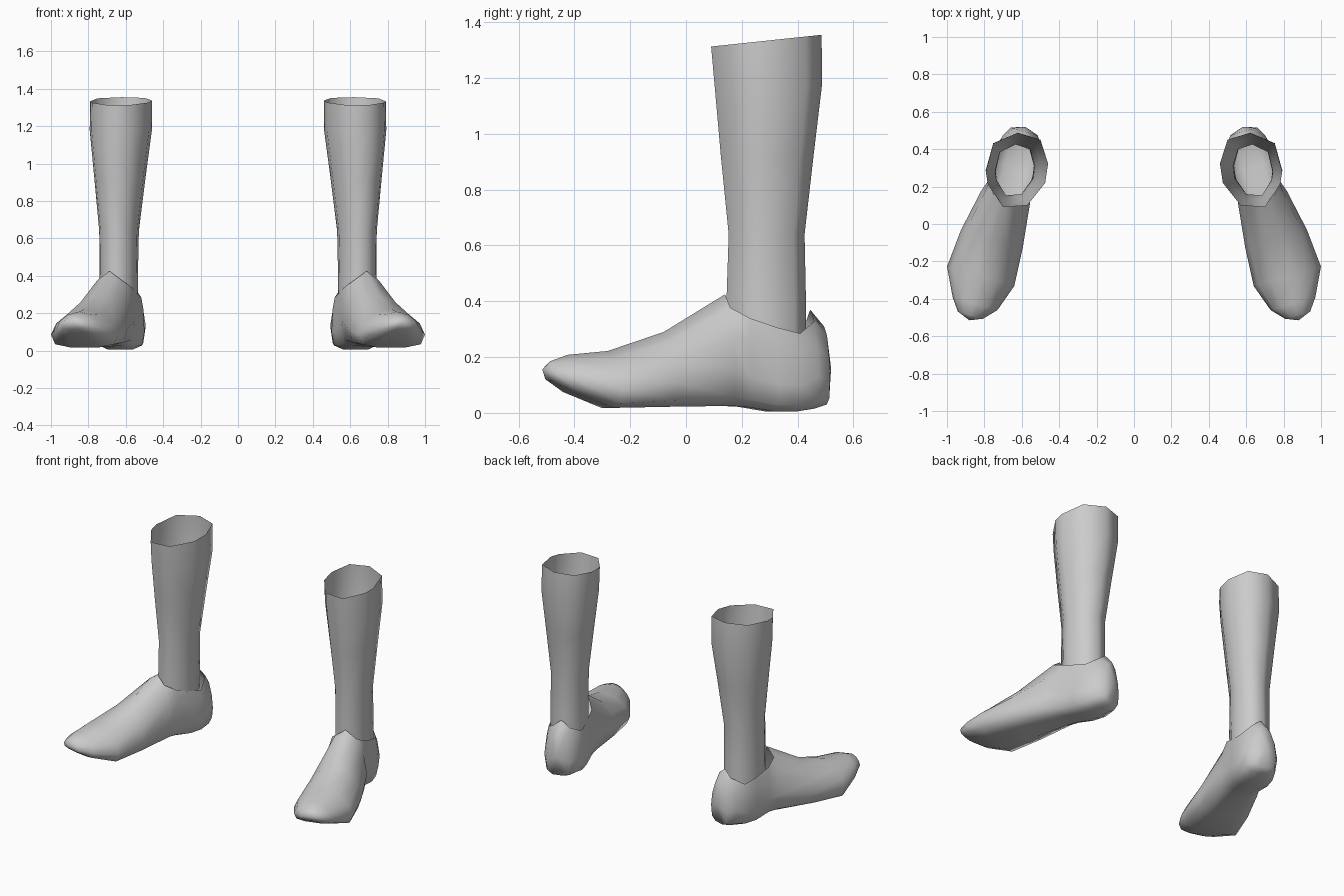
import bpy, bmesh, math

if "Cube" in bpy.data.objects:
    bpy.data.objects.remove(bpy.data.objects["Cube"])

grey = bpy.data.materials.new("light grey")
grey.diffuse_color = (0.6, 0.6, 0.6, 1)
grey.use_nodes = True
grey.node_tree.nodes["Principled BSDF"].inputs["Base Color"].default_value = grey.diffuse_color


def loft(name, rings, skip=lambda i, j: False, caps=()):
    """Skin closed rings of points, then mirror the part to the other leg."""
    bm = bmesh.new()
    loops = [[bm.verts.new(p) for p in ring] for ring in rings]
    n = len(loops[0])
    for i in range(len(loops) - 1):
        for j in range(n):
            if not skip(i, j):
                k = (j + 1) % n
                bm.faces.new((loops[i][j], loops[i][k],
                              loops[i + 1][k], loops[i + 1][j]))
    # rounded end caps around a single tip point
    for i, tip in caps:
        v = bm.verts.new(tip)
        for j in range(n):
            bm.faces.new((loops[i][j], loops[i][(j + 1) % n], v))
    loose = [v for v in bm.verts if not v.link_faces]
    bmesh.ops.delete(bm, geom=loose, context='VERTS')
    bmesh.ops.recalc_face_normals(bm, faces=bm.faces[:])
    for f in bm.faces:
        f.smooth = True
    mesh = bpy.data.meshes.new(name)
    bm.to_mesh(mesh)
    bm.free()
    mesh.materials.append(grey)
    ob = bpy.data.objects.new(name, mesh)
    bpy.context.collection.objects.link(ob)
    ob.modifiers.new("other side", 'MIRROR')
    return ob


# Shin: one uneven outline, fitted to each level's bounds, open at both ends
outline = [(.46, .32), (.475, .22), (.57, .10), (.70, .09), (.78, .21),
           (.79, .28), (.75, .43), (.62, .488), (.50, .45)]
levels = [  # x min, x max, y min, y max, z at front, z at back
    (.535, .74, .150, .43, .28, .27),
    (.535, .74, .145, .43, .40, .40),
    (.530, .742, .153, .425, .64, .64),
    (.495, .768, .125, .457, .92, .92),
    (.460, .793, .102, .488, 1.18, 1.18),
    (.460, .79, .090, .486, 1.313, 1.355)]
shin = []
for x0, x1, y0, y1, zf, zb in levels:
    ring = []
    for x, y in outline:
        u, v = (x - .46) / .33, (y - .09) / .398
        ring.append((x0 + u * (x1 - x0), y0 + v * (y1 - y0), zf + v * (zb - zf)))
    shin.append(ring)
loft("shin", shin)

# Foot: cross-sections from toe to heel, square to the outturned foot axis
# centre x, centre y, half width, bottom z, top z, squareness of the upper part
sections = [
    (.875, -.487, .070, .115, .185, 0),
    (.850, -.425, .125, .075, .208, 0),
    (.820, -.280, .187, .018, .222, 0),
    (.760, -.080, .172, .022, .290, 0),
    (.687, .140, .135, .025, .425, 0),
    (.665, .200, .118, .022, .340, 1),
    (.640, .300, .125, .005, .305, 1),
    (.617, .380, .122, .005, .285, 1),
    (.597, .445, .108, .015, .370, 0),
    (.587, .495, .075, .030, .310, 0)]
foot = []
for cx, cy, w, lo, hi, q in sections:
    half = [(.5 + .35 * q, .88 + .12 * q), (.85 + .1 * q, .62 + .15 * q),
            (1, .33), (.88, .08), (.45, 0)]
    prof = [(0, 1)] + half + [(0, 0)] + [(-a, b) for a, b in reversed(half)]
    foot.append([(cx + .96 * a * w, cy + .28 * a * w, lo + b * (hi - lo))
                 for a, b in prof])
# leave the ankle opening free between instep and heel
loft("foot", foot, skip=lambda i, j: 4 <= i <= 7 and j in (0, 11),
     caps=[(0, (.88, -.515, .155)), (len(foot) - 1, (.582, .52, .16))])
